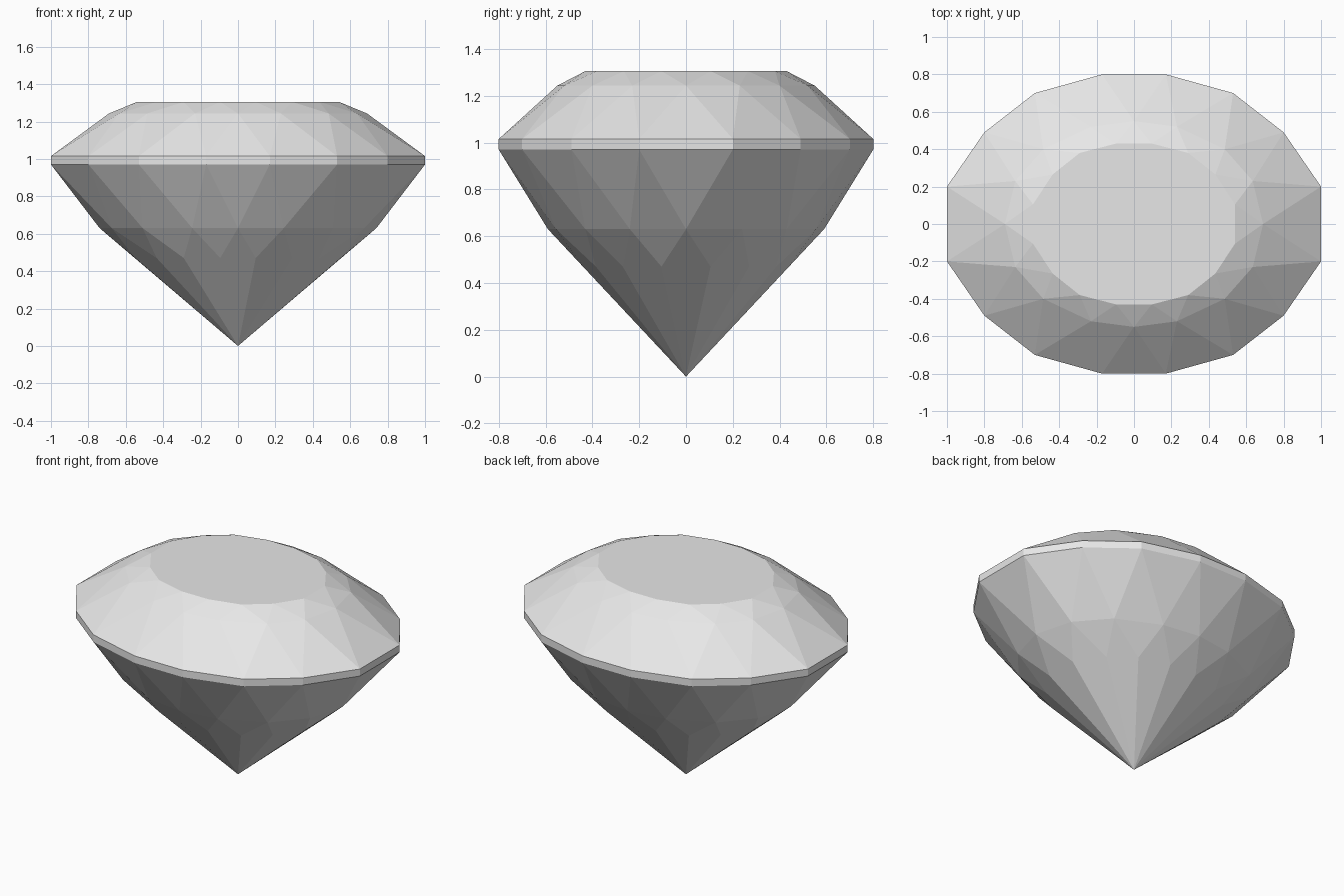
import bpy, bmesh, math

old = bpy.data.objects.get("Cube")
if old:
    bpy.data.objects.remove(old, do_unlink=True)

# Gem material
grey = bpy.data.materials.new("pale grey")
grey.use_nodes = True
grey.diffuse_color = (0.8, 0.8, 0.8, 1)
grey.node_tree.nodes["Principled BSDF"].inputs["Base Color"].default_value = (0.8, 0.8, 0.8, 1)

bm = bmesh.new()


def ring(quarter, z):
    """Mirror the points of one quarter into a full ring, sorted by angle."""
    points = {(sx * x, sy * y) for x, y in quarter for sx in (1, -1) for sy in (1, -1)}
    points = sorted(points, key=lambda p: math.atan2(p[1], p[0]) % math.tau)
    return [bm.verts.new((x, y, z)) for x, y in points]


def stagger(corner, middle):
    """Triangle facets between a corner ring and a ring turned by half a step."""
    n = len(corner)
    for i in range(n):
        j = (i + 1) % n
        bm.faces.new((corner[i], middle[i], middle[j]))
        bm.faces.new((corner[i], middle[j], corner[j]))


GIRDLE = [(1, 0.2), (0.8, 0.49), (0.53, 0.7), (0.17, 0.8)]

table = ring([(0.54, 0.105), (0.435, 0.265), (0.29, 0.38), (0.095, 0.43)], 1.305)
crown = ring([(0.69, 0), (0.635, 0.23), (0.485, 0.4), (0.23, 0.52), (0, 0.55)], 1.243)
girdle_top = ring(GIRDLE, 1.015)
girdle_base = ring(GIRDLE, 0.97)
pavilion = ring([(0.74, 0), (0.675, 0.24), (0.51, 0.43), (0.245, 0.555), (0, 0.59)], 0.63)
lower = ring([(0.55, 0.105), (0.435, 0.27), (0.29, 0.385), (0.095, 0.44)], 0.47)
culet = bm.verts.new((0, 0, 0))

# Table and crown facets
bm.faces.new(table)
stagger(table, crown)
stagger(girdle_top, crown)

# Upper pavilion facets
stagger(girdle_base, pavilion)

# Girdle band, small triangles and long kites down to the point
n = len(lower)
for i in range(n):
    j = (i + 1) % n
    bm.faces.new((girdle_top[i], girdle_top[j], girdle_base[j], girdle_base[i]))
    bm.faces.new((pavilion[i], lower[i], pavilion[j]))
    bm.faces.new((pavilion[j], lower[i], culet, lower[j]))

bmesh.ops.recalc_face_normals(bm, faces=bm.faces[:])
mesh = bpy.data.meshes.new("oval_gem")
bm.to_mesh(mesh)
bm.free()
mesh.materials.append(grey)
bpy.context.collection.objects.link(bpy.data.objects.new("oval_gem", mesh))
